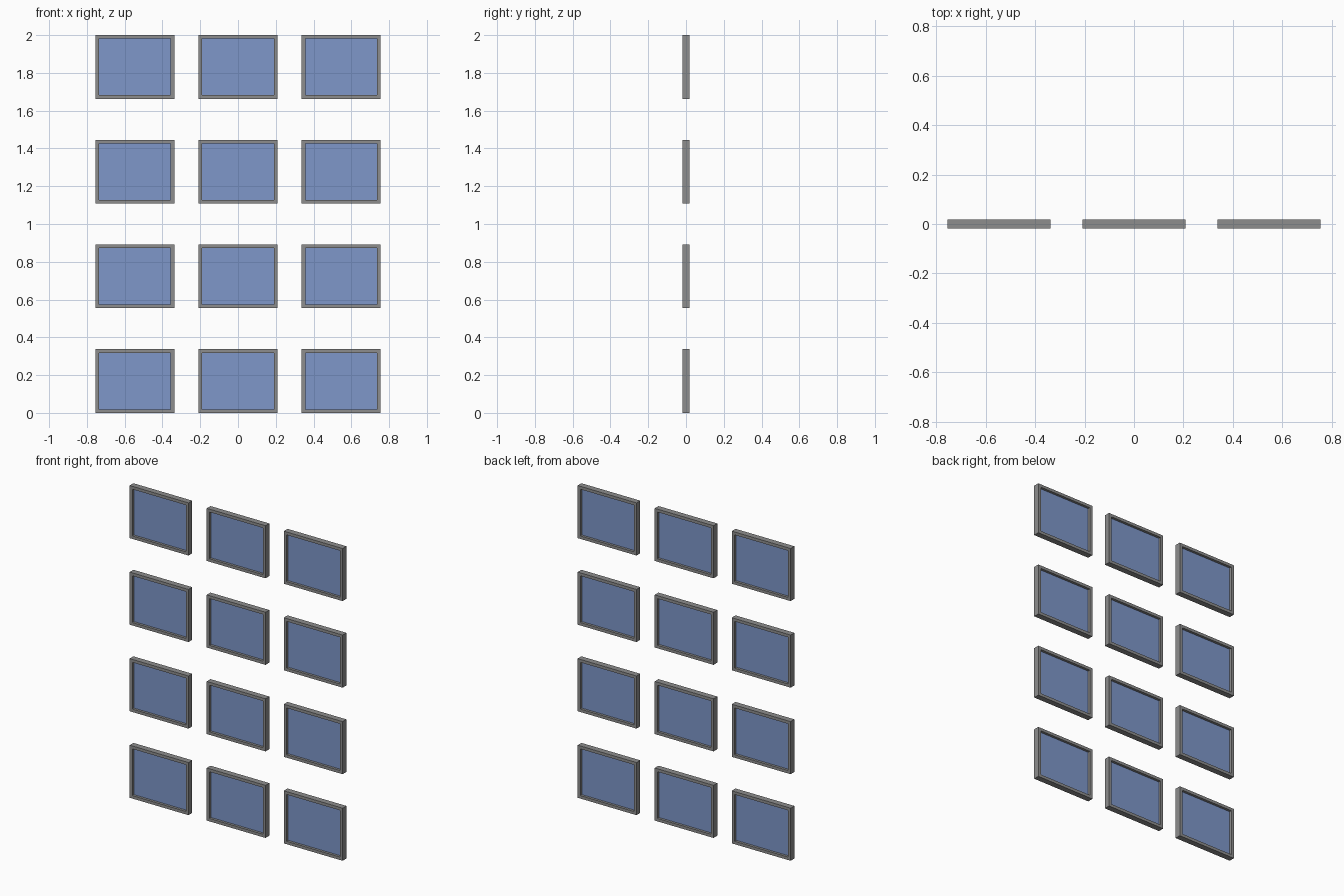
import bpy
import bmesh

if "Cube" in bpy.data.objects:
    bpy.data.objects.remove(bpy.data.objects["Cube"], do_unlink=True)


def material(name, color):
    mat = bpy.data.materials.new(name)
    mat.use_nodes = True
    mat.diffuse_color = color
    mat.node_tree.nodes["Principled BSDF"].inputs["Base Color"].default_value = color
    return mat


grey = material("frame grey", (0.27, 0.27, 0.27, 1))
blue = material("glass blue", (0.21, 0.31, 0.59, 1))

WIDTH, HEIGHT, DEPTH = 0.417, 0.337, 0.038
BORDER = 0.019
STEP_X = 0.546
STEP_Z = (2 - HEIGHT) / 3


def rectangle(bm, inset, y):
    w, h = WIDTH / 2 - inset, HEIGHT / 2 - inset
    return [bm.verts.new((sx * w, y, sz * h))
            for sx, sz in ((-1, -1), (1, -1), (1, 1), (-1, 1))]


def mesh_from(bm, name, mat):
    bmesh.ops.recalc_face_normals(bm, faces=bm.faces)
    mesh = bpy.data.meshes.new(name)
    bm.to_mesh(mesh)
    bm.free()
    mesh.materials.append(mat)
    return mesh


# Frame: a closed rectangular ring
bm = bmesh.new()
d = DEPTH / 2
rings = [rectangle(bm, inset, y)
         for inset, y in ((0, -d), (0, d), (BORDER, d), (BORDER, -d))]
for i, ring in enumerate(rings):
    after = rings[(i + 1) % 4]
    for j in range(4):
        k = (j + 1) % 4
        bm.faces.new((ring[j], ring[k], after[k], after[j]))
frame_mesh = mesh_from(bm, "window_frame", grey)

# Glass: a thin pane recessed on both sides
bm = bmesh.new()
back, front = (rectangle(bm, BORDER, y) for y in (0.003, -0.003))
bm.faces.new(front)
bm.faces.new(back)
for j in range(4):
    k = (j + 1) % 4
    bm.faces.new((front[j], front[k], back[k], back[j]))
glass_mesh = mesh_from(bm, "window_glass", blue)

# Grid of windows
for row in range(4):
    for col in range(3):
        place = ((col - 1) * STEP_X, 0, HEIGHT / 2 + row * STEP_Z)
        for mesh in (frame_mesh, glass_mesh):
            obj = bpy.data.objects.new(f"{mesh.name}_{row + 1}_{col + 1}", mesh)
            obj.location = place
            bpy.context.collection.objects.link(obj)
